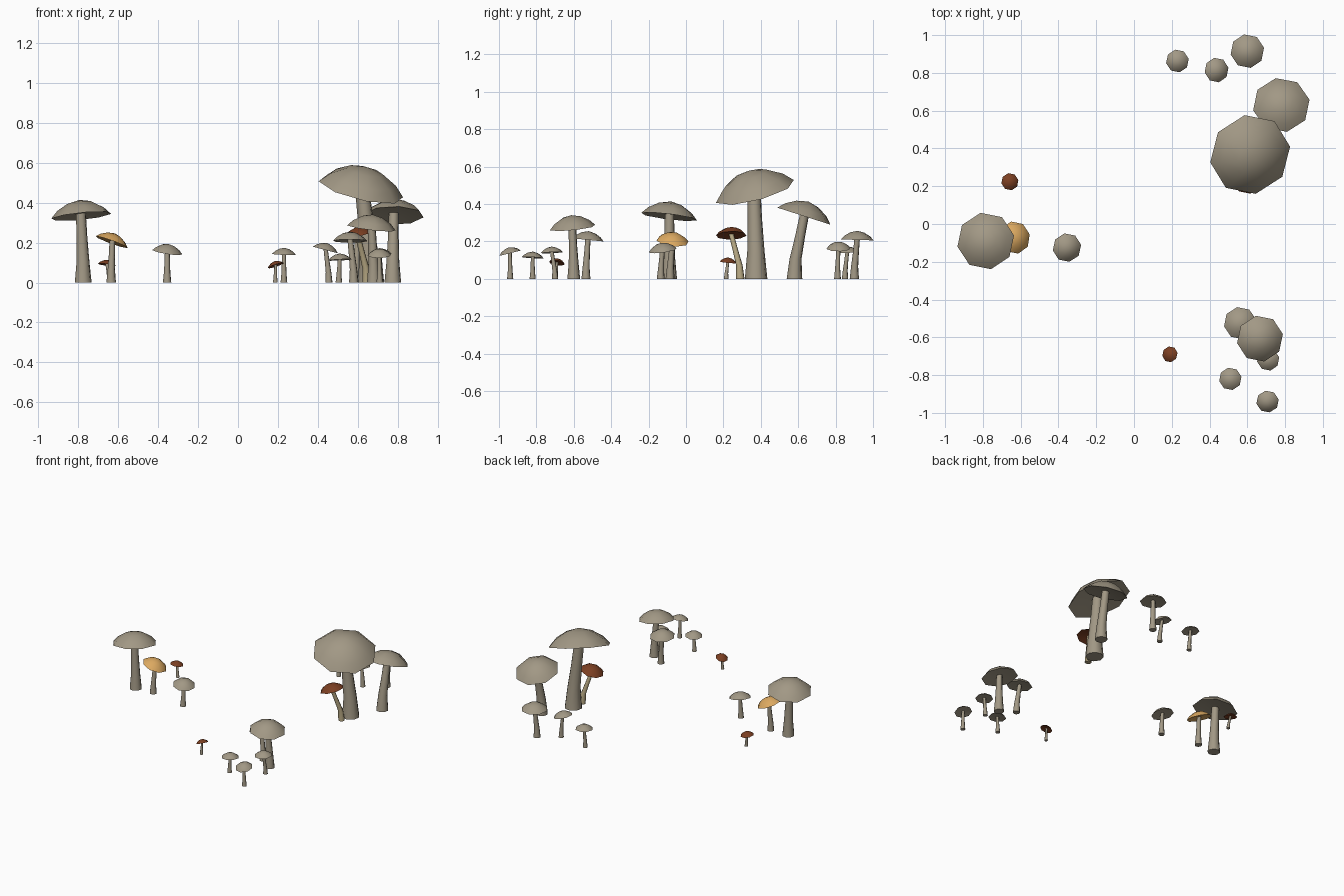
import bpy, bmesh, math
from mathutils import Vector

if "Cube" in bpy.data.objects:
    bpy.data.objects.remove(bpy.data.objects["Cube"])

SIDES = 8


def material(name, rgb):
    m = bpy.data.materials.new(name)
    m.diffuse_color = (*rgb, 1)
    m.use_nodes = True
    m.node_tree.nodes["Principled BSDF"].inputs["Base Color"].default_value = m.diffuse_color
    return m


GREY = material("grey_tan", (0.36, 0.315, 0.235))
RED = material("rust_brown", (0.20, 0.050, 0.016))
YELLOW = material("golden_yellow", (0.72, 0.40, 0.12))
CREAM = material("cream_stem", (0.46, 0.38, 0.22))


def loft(name, rings, mat, angle):
    """Skin rings of (centre, axis_x, axis_y, radius); radius 0 closes to a point."""
    bm = bmesh.new()
    loops = []
    for c, ax, ay, r in rings:
        if r == 0:
            loops.append([bm.verts.new(c)])
            continue
        loop = []
        for i in range(SIDES):
            a = 2 * math.pi * (i + 0.25) / SIDES
            loop.append(bm.verts.new(c + ax * (r * math.cos(a)) + ay * (r * math.sin(a))))
        loops.append(loop)
    for lo, hi in zip(loops, loops[1:]):
        for i in range(SIDES):
            j = (i + 1) % SIDES
            quad = [lo[i % len(lo)], lo[j % len(lo)], hi[j % len(hi)], hi[i % len(hi)]]
            bm.faces.new(list(dict.fromkeys(quad)))
    bmesh.ops.recalc_face_normals(bm, faces=bm.faces)
    mesh = bpy.data.meshes.new(name)
    bm.to_mesh(mesh)
    bm.free()
    mesh.materials.append(mat)
    ob = bpy.data.objects.new(name, mesh)
    bpy.context.collection.objects.link(ob)
    bpy.ops.object.select_all(action='DESELECT')
    ob.select_set(True)
    bpy.context.view_layer.objects.active = ob
    bpy.ops.object.shade_smooth_by_angle(angle=math.radians(angle))


# Cap profile: radius and height as fractions of the cap radius, underside to apex
CAP = [(0, 0.08), (0.5, 0.07), (1, 0), (0.78, 0.23), (0.42, 0.44), (0, 0.54)]
# Stem: height fraction, sideways blend, radius as a fraction of the cap radius
STEM = [(0, 0, 0.28), (0.3, 0.1, 0.215), (0.65, 0.55, 0.18), (1, 1, 0.165)]


def mushroom(label, cap, r, slope, base, cap_mat=GREY, stem_mat=GREY):
    centre = Vector(cap)
    n = Vector((-slope[0], -slope[1], 1)).normalized()
    ax = Vector((0, 1, 0)).cross(n).normalized()
    ay = n.cross(ax)
    loft(label + "_cap", [(centre + n * (h * r), ax, ay, f * r) for f, h in CAP],
         cap_mat, 50)
    top = centre + n * (0.1 * r)
    X, Y = Vector((1, 0, 0)), Vector((0, 1, 0))
    b = Vector((base[0], base[1], 0))
    rings = [(b, X, Y, 0)]
    for t, s, f in STEM:
        p = b.lerp(top, s)
        p.z = top.z * t
        rings.append((p, X, Y, f * r))
    loft(label + "_stem", rings, stem_mat, 60)


# Cap rim centre, cap radius, rim slope along x and y, stem base
GREYS = [
    ((0.615, 0.368, 0.467), 0.219, (-0.24, 0.26), (0.66, 0.375)),
    ((0.78, 0.63, 0.335), 0.152, (0.0, -0.32), (0.775, 0.58)),
    ((0.60, 0.915, 0.208), 0.09, (0.0, -0.03), (0.59, 0.90)),
    ((0.437, 0.815, 0.163), 0.066, (-0.26, 0.0), (0.455, 0.81)),
    ((0.23, 0.863, 0.141), 0.061, (-0.04, 0.05), (0.23, 0.85)),
    ((-0.785, -0.09, 0.332), 0.153, (0.1, -0.12), (-0.775, -0.09)),
    ((-0.355, -0.125, 0.152), 0.077, (-0.16, 0.13), (-0.355, -0.135)),
    ((0.562, -0.525, 0.208), 0.087, (0.0, -0.1), (0.58, -0.535)),
    ((0.667, -0.607, 0.274), 0.124, (-0.12, 0.1), (0.68, -0.60)),
    ((0.71, -0.717, 0.14), 0.06, (0.05, 0.05), (0.715, -0.70)),
    ((0.51, -0.82, 0.113), 0.06, (0.05, -0.05), (0.505, -0.82)),
    ((0.707, -0.94, 0.137), 0.06, (0.0, 0.25), (0.71, -0.94)),
]
for k, spec in enumerate(GREYS, 1):
    mushroom(f"grey_mushroom_{k}", *spec)

# Coloured mushrooms
mushroom("yellow_mushroom", (-0.632, -0.072, 0.202), 0.087, (-0.36, -0.1),
         (-0.635, -0.085), YELLOW, GREY)
mushroom("red_mushroom_large", (0.60, 0.242, 0.232), 0.083, (0.28, 0.03),
         (0.645, 0.29), RED, CREAM)
mushroom("red_mushroom_left", (-0.657, 0.224, 0.089), 0.046, (-0.1, -0.1),
         (-0.645, 0.215), RED, GREY)
mushroom("red_mushroom_front", (0.19, -0.69, 0.085), 0.043, (0.33, -0.15),
         (0.187, -0.695), RED, GREY)
